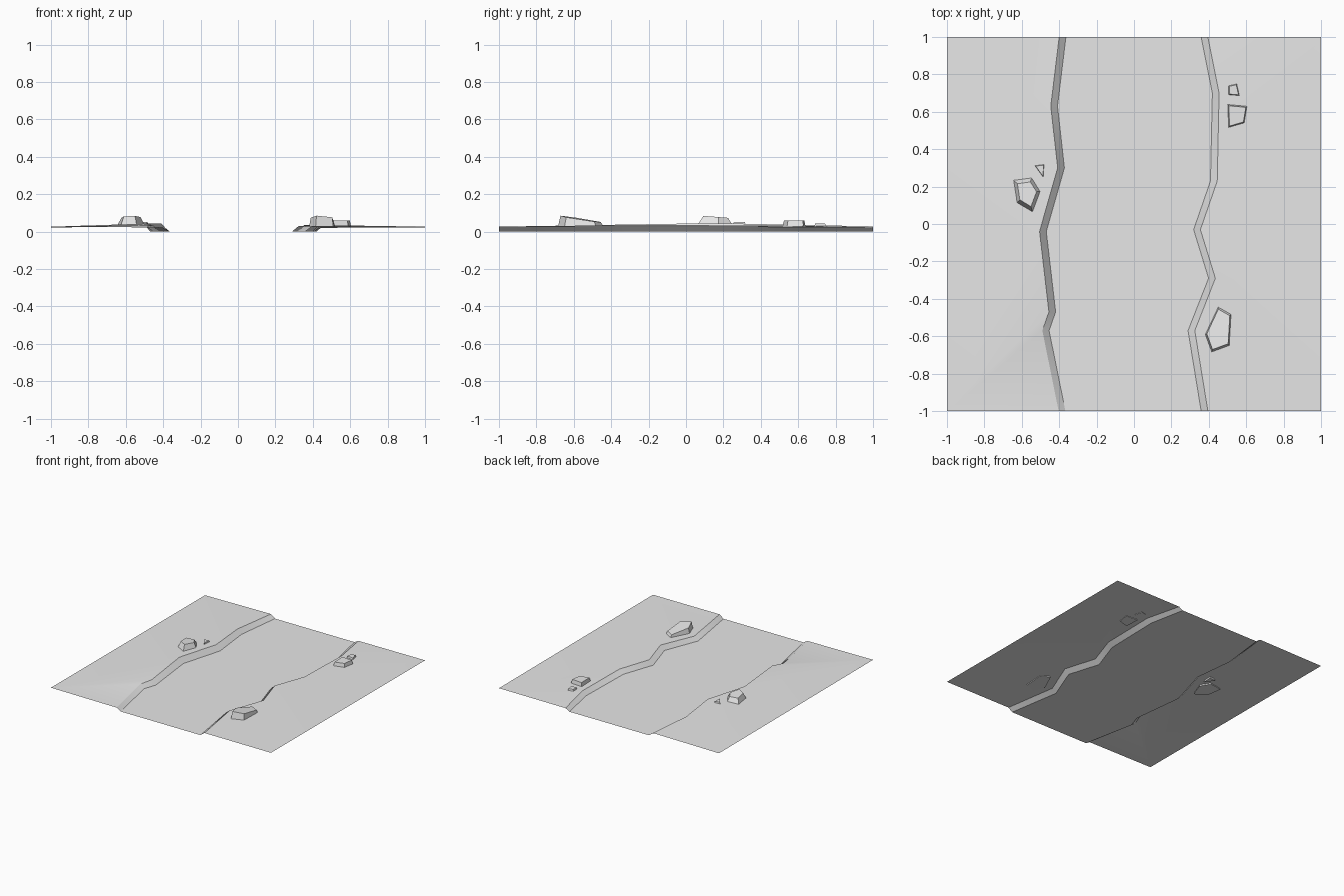
import bpy
import bmesh
import math
from mathutils import Vector

if "Cube" in bpy.data.objects:
    bpy.data.objects.remove(bpy.data.objects["Cube"], do_unlink=True)

stone = bpy.data.materials.new("pale grey stone")
stone.use_nodes = True
stone.diffuse_color = (0.8, 0.8, 0.8, 1)
stone.node_tree.nodes["Principled BSDF"].inputs["Base Color"].default_value = (0.8, 0.8, 0.8, 1)


def finish(bm, name, smooth=False):
    mesh = bpy.data.meshes.new(name)
    bm.to_mesh(mesh)
    bm.free()
    obj = bpy.data.objects.new(name, mesh)
    bpy.context.collection.objects.link(obj)
    mesh.materials.append(stone)
    if smooth:
        bpy.ops.object.select_all(action='DESELECT')
        obj.select_set(True)
        bpy.context.view_layer.objects.active = obj
        bpy.ops.object.shade_smooth_by_angle(angle=math.radians(30))
    return obj


def face_up(bm, verts):
    face = bm.faces.new(verts)
    face.normal_update()
    if face.normal.z < 0:
        face.normal_flip()


# Ground sheet: sunken path between two raised banks.
# Each bank lists its top edge from back to front as x, y, height.
LEFT_BANK = [(-.4, 1, .028), (-.445, .63, .035), (-.408, .3, .042), (-.505, -.04, .042),
             (-.455, -.47, .035), (-.49, -.57, .027), (-.403, -1, .022)]
RIGHT_BANK = [(.395, 1, .02), (.455, .7, .03), (.445, .23, .033), (.355, -.03, .035),
              (.435, -.29, .035), (.325, -.57, .03), (.395, -1, .027)]
BANK_WIDTH = .036


def add_bank(bm, points, side):
    tops = [bm.verts.new(p) for p in points]
    feet = [bm.verts.new((x - side * BANK_WIDTH, y, 0)) for x, y, z in points]
    back = bm.verts.new((side, 1, .022))
    front = bm.verts.new((side, -1, .026))
    middle = len(points) // 2
    # Sloping bank, then the field fanned out to the two outer corners
    for i in range(len(points) - 1):
        face_up(bm, (tops[i], tops[i + 1], feet[i + 1], feet[i]))
        face_up(bm, (tops[i], tops[i + 1], back if i < middle else front))
    face_up(bm, (tops[middle], back, front))
    return feet


ground = bmesh.new()
left_feet = add_bank(ground, LEFT_BANK, -1)
right_feet = add_bank(ground, RIGHT_BANK, 1)
face_up(ground, left_feet + right_feet[::-1])
finish(ground, "ground_with_path", smooth=True)


# Rocks: tapered prisms with a tilted top
def add_rock(name, outline, taper, height, tilt=(0, 0), base=.024):
    bm = bmesh.new()
    bottom = [bm.verts.new((x, y, base)) for x, y in outline]
    centre = sum((Vector(p) for p in outline), Vector((0, 0))) / len(outline)
    top = []
    for point in outline:
        offset = (Vector(point) - centre) * taper
        x, y = centre + offset
        top.append(bm.verts.new((x, y, height + offset.dot(Vector(tilt)))))
    bm.faces.new(top)
    bm.faces.new(bottom[::-1])
    for i in range(len(outline)):
        j = (i + 1) % len(outline)
        bm.faces.new((bottom[i], bottom[j], top[j], top[i]))
    bmesh.ops.recalc_face_normals(bm, faces=bm.faces)
    finish(bm, name)


add_rock("left_large_rock",
         [(-.65, .24), (-.545, .255), (-.495, .175), (-.54, .055), (-.63, .11)],
         .66, .078, (0, -.08))
add_rock("left_small_rock", [(-.535, .315), (-.478, .322), (-.483, .243)], .75, .05)
add_rock("right_front_rock",
         [(.38, -.59), (.45, -.44), (.52, -.48), (.51, -.65), (.415, -.685)],
         .88, .068, (-.05, -.15))
add_rock("right_back_rock", [(.5, .64), (.605, .63), (.59, .54), (.505, .515)], .87, .059)
add_rock("right_back_small_rock", [(.505, .74), (.55, .75), (.565, .685), (.505, .69)], .82, .042)
